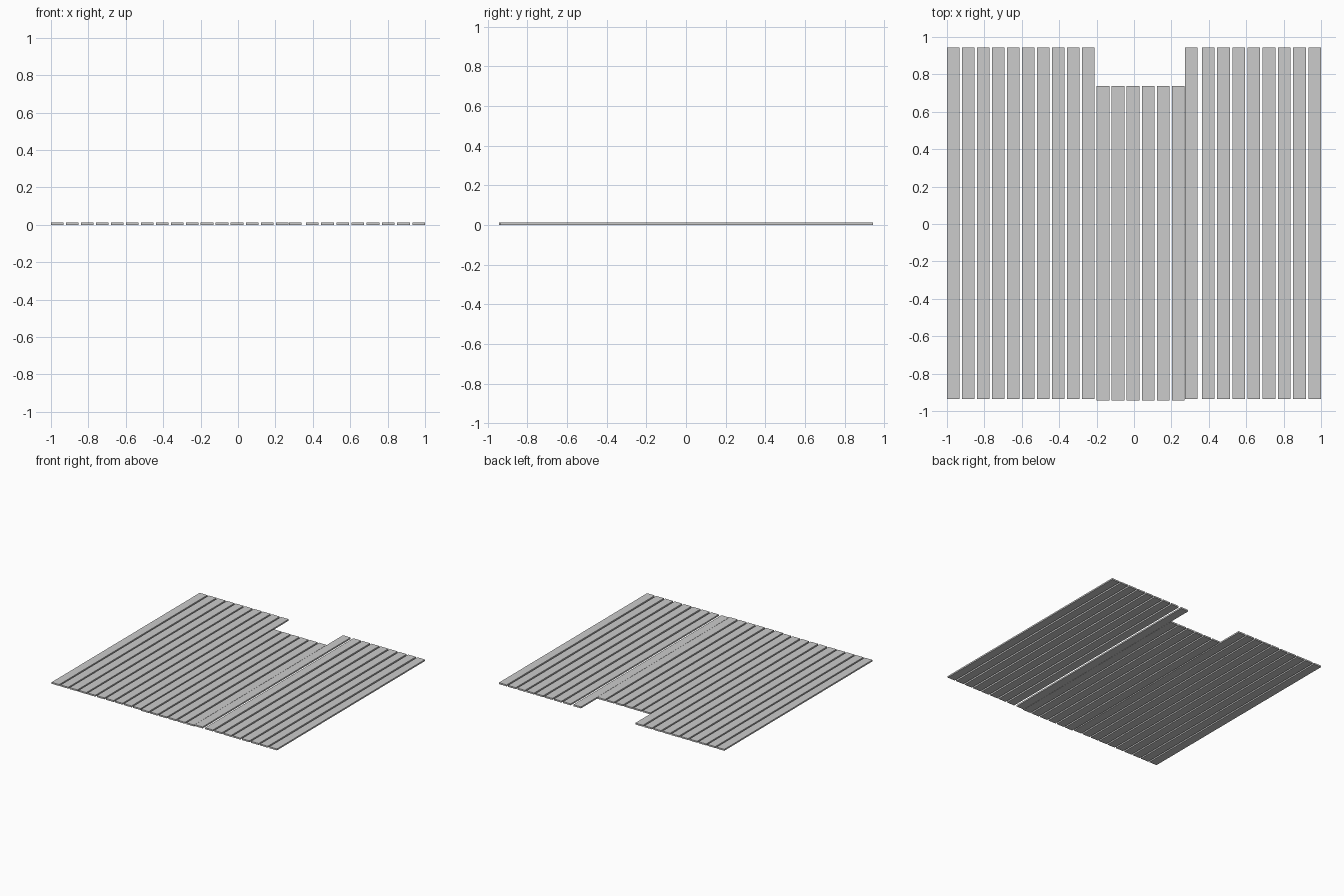
import bpy

if "Cube" in bpy.data.objects:
    bpy.data.objects.remove(bpy.data.objects["Cube"])

THICK = 0.012
WIDTH = 0.068


def plank(name, x0, y0, y1, w=WIDTH):
    bpy.ops.mesh.primitive_cube_add(size=1, location=(x0 + w / 2, (y0 + y1) / 2, THICK / 2))
    ob = bpy.context.object
    ob.name = name
    ob.scale = (w, y1 - y0, THICK)
    bpy.ops.object.transform_apply(location=False, rotation=False, scale=True)


# Left full-length deck boards
for i in range(10):
    plank(f"left_board_{i + 1}", -1 + i * 0.0802, -0.935, 0.943)

# Shorter middle boards around the notch
for i in range(6):
    plank(f"middle_board_{i + 1}", -0.2 + i * 0.0805, -0.943, 0.738)

# Right full-length deck boards, the first one tight against the middle
plank("right_board_1", 0.272, -0.935, 0.943)
for i in range(8):
    plank(f"right_board_{i + 2}", 0.363 + i * 0.0813, -0.935, 0.943)
